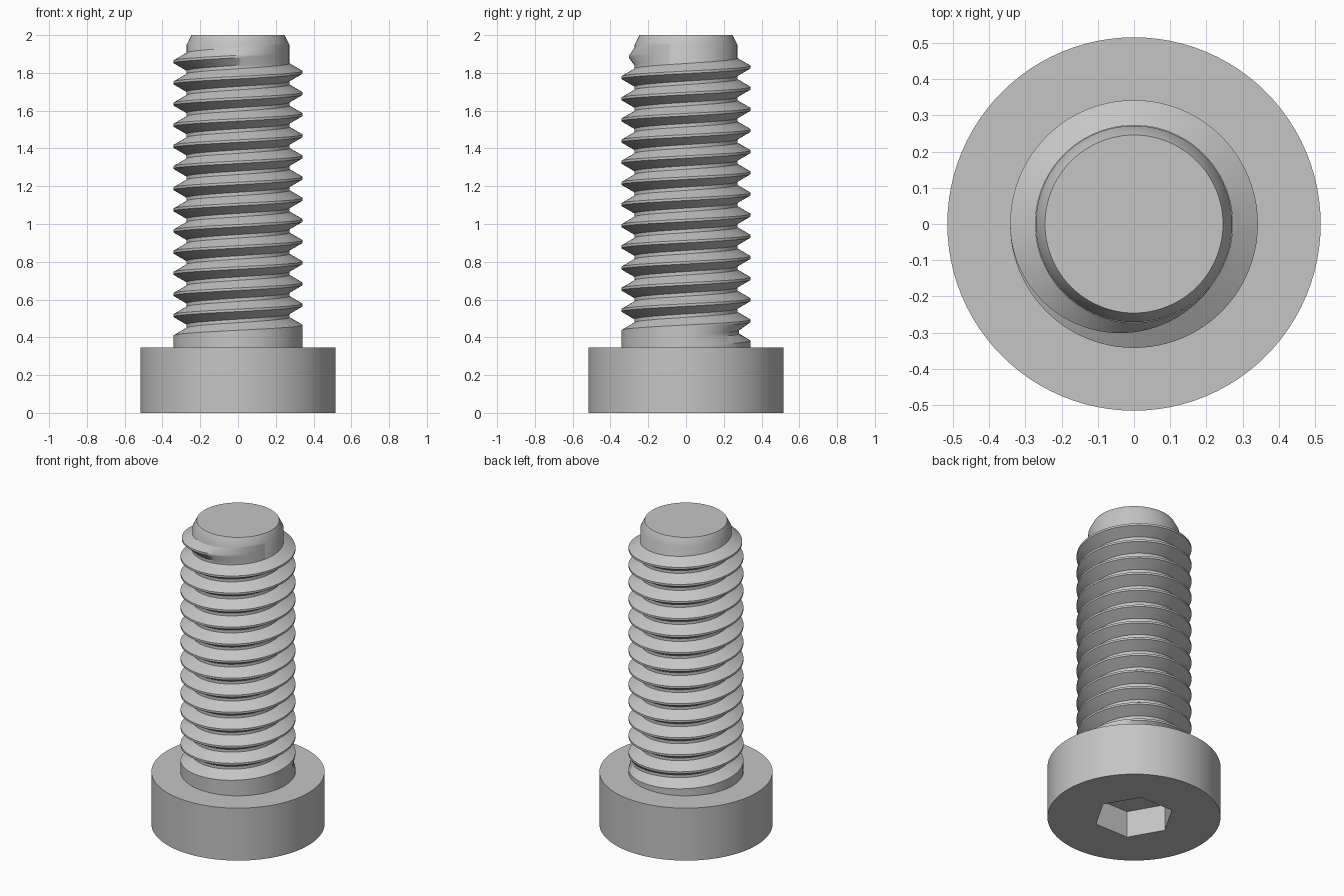
import bpy, bmesh, math

if "Cube" in bpy.data.objects:
    bpy.data.objects.remove(bpy.data.objects["Cube"], do_unlink=True)

SEG = 96
MAJOR, MINOR, PITCH = 0.3425, 0.2725, 0.112
CHAMFER_Z = 1.95
TAU = 2 * math.pi

steel = bpy.data.materials.new("steel_grey")
steel.use_nodes = True
grey = (0.56, 0.56, 0.56, 1)
steel.diffuse_color = grey
steel.node_tree.nodes["Principled BSDF"].inputs["Base Color"].default_value = grey


def finish(bm, name):
    bmesh.ops.remove_doubles(bm, verts=bm.verts, dist=0.0001)
    mesh = bpy.data.meshes.new(name)
    bm.to_mesh(mesh)
    bm.free()
    obj = bpy.data.objects.new(name, mesh)
    bpy.context.collection.objects.link(obj)
    mesh.materials.append(steel)
    bpy.ops.object.select_all(action="DESELECT")
    bpy.context.view_layer.objects.active = obj
    obj.select_set(True)
    bpy.ops.object.shade_smooth_by_angle(angle=math.radians(30))


def socket(a):
    """Radius of the hexagonal socket outline, with a corner on the x axis."""
    off = a % (math.pi / 3) - math.pi / 6
    return 0.24 * math.cos(math.pi / 6) / math.cos(off)


def ring_solid(name, rings):
    """Closed solid through a stack of rings (radius or outline, z)."""
    bm = bmesh.new()
    loops = []
    for r, z in rings:
        loop = []
        for i in range(SEG):
            a = TAU * i / SEG
            d = r(a) if callable(r) else r
            loop.append(bm.verts.new((d * math.cos(a), d * math.sin(a), z)))
        loops.append(loop)
    for low, high in zip(loops, loops[1:]):
        for i in range(SEG):
            k = (i + 1) % SEG
            bm.faces.new((low[i], low[k], high[k], high[i]))
    bm.faces.new(loops[0][::-1])
    bm.faces.new(loops[-1])
    finish(bm, name)


def thread_radius(t, fade):
    """Radius falling smoothly from crest to root over a span of turns."""
    x = min(1, max(0, (t - fade[0]) / (fade[1] - fade[0])))
    return MAJOR - (MAJOR - MINOR) * x * x * (3 - 2 * x)


# Head with a hexagonal socket sunk into its underside
ring_solid("head", [(socket, 0.175), (socket, 0), (0.516, 0), (0.516, 0.345)])

# Plain core with a chamfered tip
CORE = MINOR - 0.001
ring_solid("shank_core", [(CORE, 0.3), (CORE, CHAMFER_Z), (0.246, 2.0)])

# Helical thread: the groove fades in from the collar, the ridge fades out at the tip
ROOT, CREST = 0.018, 0.013
FLANK = (PITCH - ROOT - CREST) / 2
START, END = -2, 12.95
GROOVE_FADE, RIDGE_FADE = (0.0, 0.3), (12.5, 12.93)
bm = bmesh.new()
columns = []
for i in range(START * SEG, round(END * SEG) + 1):
    t = i / SEG
    root, next_root = thread_radius(t, GROOVE_FADE), thread_radius(t + 1, GROOVE_FADE)
    crest = thread_radius(t, RIDGE_FADE)
    z = 0.403 + PITCH * t - ROOT / 2
    profile = [
        (root, z),
        (root, z + ROOT),
        (crest, z + ROOT + FLANK),
        (crest, z + ROOT + FLANK + CREST),
        (next_root, z + PITCH),
    ]
    c, s = math.cos(TAU * t), math.sin(TAU * t)
    columns.append([bm.verts.new((r * c, r * s, min(h, CHAMFER_Z))) for r, h in profile])
for a, b in zip(columns, columns[1:]):
    for j in range(4):
        bm.faces.new((a[j], b[j], b[j + 1], a[j + 1]))
finish(bm, "thread")
